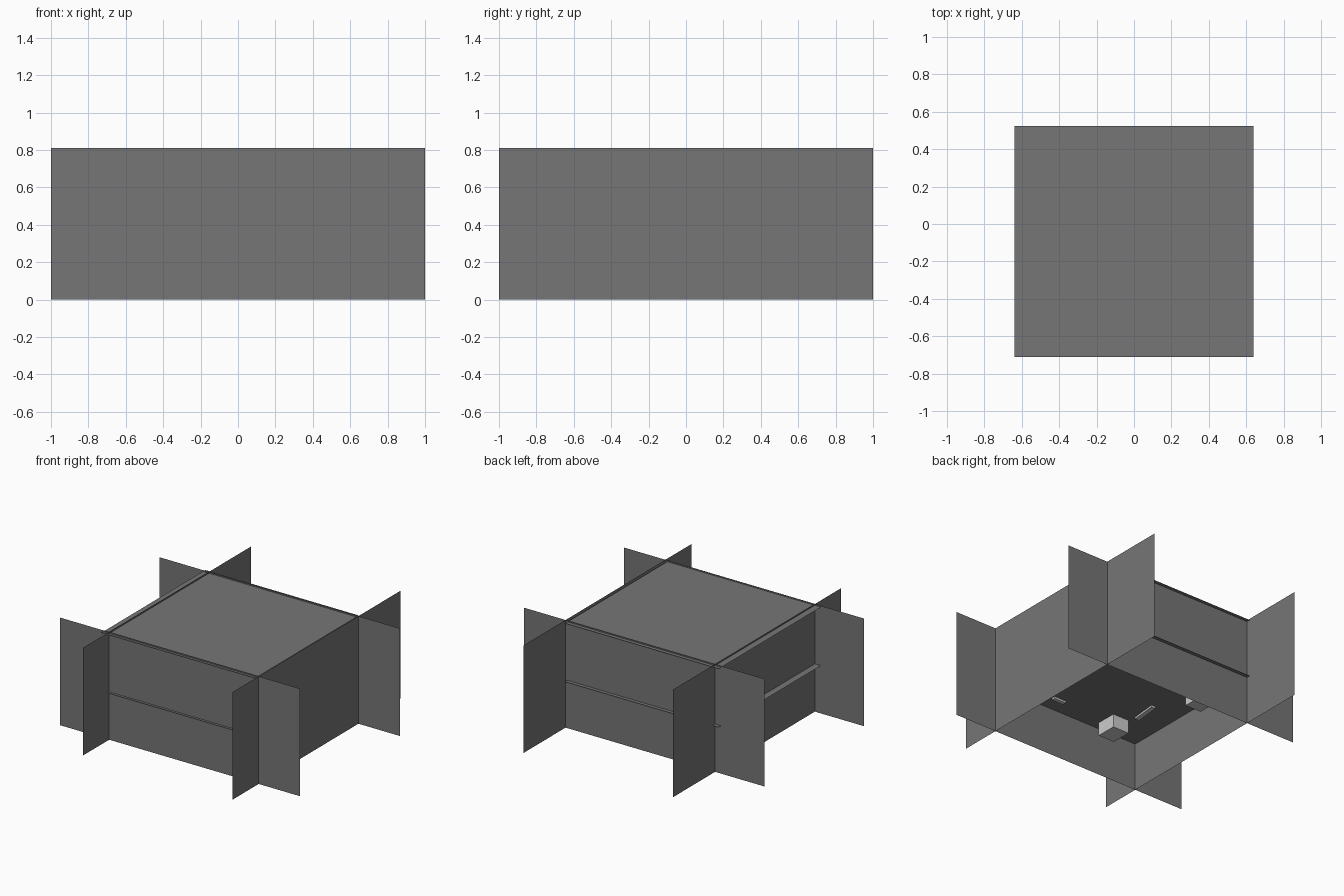
import bpy
from math import radians
from mathutils import Matrix, Vector

if "Cube" in bpy.data.objects:
    bpy.data.objects.remove(bpy.data.objects["Cube"])


def material(name, value):
    m = bpy.data.materials.new(name)
    m.diffuse_color = (value, value, value, 1)
    m.use_nodes = True
    m.node_tree.nodes["Principled BSDF"].inputs["Base Color"].default_value = m.diffuse_color
    return m


DARK = material("dark_grey", 0.18)
PALE = material("pale_grey", 0.8)
LEFT, RIGHT, FRONT, BACK = -0.59, 0.655, -0.69, 0.497
HEIGHT, SHELF_Z = 0.81, 0.36


def add(name, verts, faces, mat):
    me = bpy.data.meshes.new(name)
    me.from_pydata(verts, [], faces)
    me.materials.append(mat)
    ob = bpy.data.objects.new(name, me)
    bpy.context.collection.objects.link(ob)
    return ob


def box(name, centre, size, turn=0):
    rot = Matrix.Rotation(radians(turn), 3, 'Z')
    verts = [Vector(centre) + rot @ Vector((sx * size[0] / 2, sy * size[1] / 2, sz * size[2] / 2))
             for sz in (-1, 1) for sx, sy in ((-1, -1), (1, -1), (1, 1), (-1, 1))]
    faces = [(3, 2, 1, 0), (4, 5, 6, 7)] + [(i, (i + 1) % 4, (i + 1) % 4 + 4, i + 4) for i in range(4)]
    return add(name, verts, faces, PALE)


# Upright sheets that cross each other and run past the corners
for name, y in (("front_panel", FRONT), ("back_panel", BACK)):
    add(name, [(-1, y, 0), (1, y, 0), (1, y, HEIGHT), (-1, y, HEIGHT)], [(0, 1, 2, 3)], DARK)
for name, x in (("left_panel", LEFT), ("right_panel", RIGHT)):
    add(name, [(x, -1, 0), (x, 1, 0), (x, 1, HEIGHT), (x, -1, HEIGHT)], [(0, 1, 2, 3)], DARK)

# Flat sheets at mid height and at the top, poking slightly through the uprights
for name, z in (("middle_shelf", SHELF_Z), ("top_sheet", 0.80)):
    add(name, [(-0.64, -0.71, z), (0.64, -0.71, z), (0.64, 0.525, z), (-0.64, 0.525, z)],
        [(0, 1, 2, 3)], DARK)

# Small pale blocks under the middle shelf
box("hanging_block_front", (-0.28, -0.55, 0.31), (0.135, 0.155, 0.10))
box("hanging_block_back", (-0.47, 0.145, 0.31), (0.135, 0.155, 0.10))

# Thin rails just showing under the shelf
box("rail_front", (-0.36, -0.31, 0.355), (0.035, 0.20, 0.02), -6)
box("rail_side", (0.20, -0.56, 0.355), (0.10, 0.03, 0.02))
